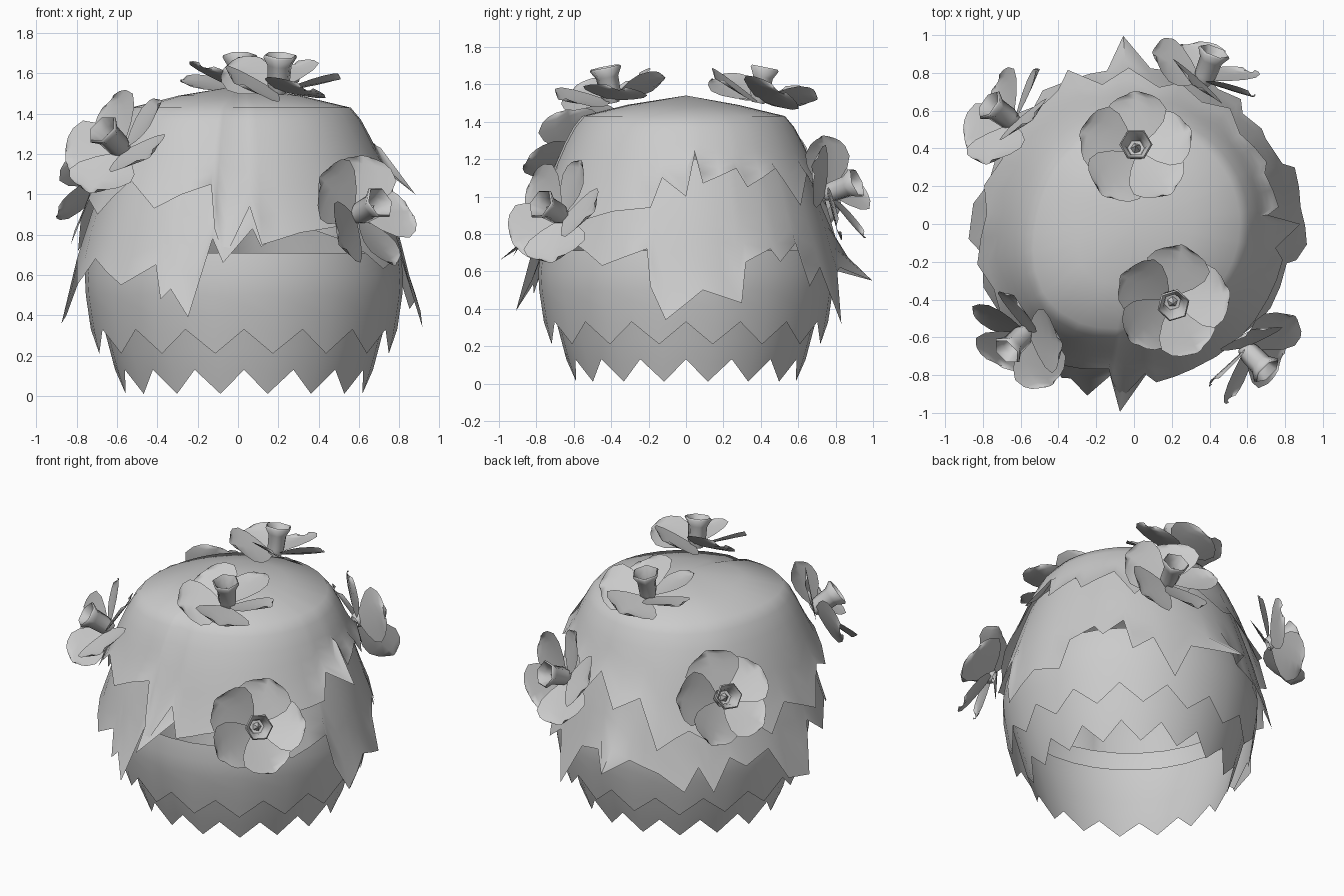
import bpy, math
from mathutils import Vector, Matrix

if "Cube" in bpy.data.objects:
    bpy.data.objects.remove(bpy.data.objects["Cube"])

CX = 0.03  # the body sits slightly right of the flowers' centre


def make(name, verts, faces, angle=40):
    me = bpy.data.meshes.new(name)
    me.from_pydata([tuple(v) for v in verts], [], faces)
    me.update()
    ob = bpy.data.objects.new(name, me)
    bpy.context.collection.objects.link(ob)
    bpy.ops.object.select_all(action='DESELECT')
    ob.select_set(True)
    bpy.context.view_layer.objects.active = ob
    bpy.ops.object.shade_smooth_by_angle(angle=math.radians(angle))
    return ob


def interp(table, x):
    table = sorted(table)
    if x <= table[0][0]:
        return table[0][1]
    for (x0, y0), (x1, y1) in zip(table, table[1:]):
        if x <= x1:
            return y0 + (y1 - y0) * (x - x0) / (x1 - x0)
    return table[-1][1]


def fill(hem, step=12):
    """Close the hem loop and split wide gaps so the shell stays round."""
    out = []
    loop = hem + [(hem[0][0] + 360,) + tuple(hem[0][1:])]
    for p, q in zip(loop, loop[1:]):
        out.append(p)
        n = math.ceil((q[0] - p[0]) / step)
        for k in range(1, n):
            f = k / n
            out.append((p[0] + (q[0] - p[0]) * f, p[1] + (q[1] - p[1]) * f))
    return out


def layer(name, profile, hem, rings, rows=4, apex=None, flare=0.0, bulge=0.0):
    """Leaf shell: fixed rings on top, then rows running down to a jagged hem.
    Angles: 0 = front, 90 = right. profile = (z, radius). bulge = front-left swelling."""
    cols = fill(hem)
    n = len(cols)
    verts, faces = [], []
    total = len(rings) + rows
    for i in range(total):
        for c in cols:
            a, h = math.radians(c[0]), c[1]
            f = 0
            if i < len(rings):
                z = rings[i]
            else:
                f = (i - len(rings) + 1) / rows
                z = rings[-1] + (h - rings[-1]) * f
            r = interp(profile, z) + flare * f ** 3
            if len(c) > 2:
                r += (c[2] - interp(profile, h) - flare) * f ** 3
            else:
                r += bulge * max(0, math.cos(a + math.radians(47))) ** 5
            verts.append((CX + r * math.sin(a), -r * math.cos(a), z))
    for i in range(total - 1):
        for j in range(n):
            k = (j + 1) % n
            faces.append((i * n + j, (i + 1) * n + j, (i + 1) * n + k, i * n + k))
    if apex:
        verts.append((CX - 0.02, 0, apex))
        faces += [(len(verts) - 1, j, (j + 1) % n) for j in range(n)]
    return make(name, verts, faces, 60)


def zigzag(tip, valley, count=16):
    s = 180 / count
    return [(s * (k + 1), tip if k % 2 == 0 else valley) for k in range(2 * count)]


# two regular lower skirts
layer("lower_skirt", [(0, .595), (.13, .64), (.3, .685), (.45, .725), (.57, .74)],
      zigzag(.01, .13), [.57, .45, .3], 3)
layer("second_skirt", [(.2, .73), (.33, .76), (.5, .785), (.6, .79), (.71, .775)],
      zigzag(.21, .33), [.71, .6, .5], 3)

# ragged middle skirt
mid_hem = [(-85, .36), (-79, .68), (-68, .55), (-57, .68), (-42, .55), (-30, .65),
           (-27, .48), (-24, .53), (-17, .39, .95), (-11, .78), (-6, .66, 1.0), (3, .83),
           (6, .74), (20, .85), (36, .78), (48, .71), (57, .63), (75, .72), (77, .52),
           (83, .34), (96, .5), (110, .43), (113, .65), (124, .72), (128, .65),
           (137, .75), (141, .52), (150, .62), (158, .32), (167, .6), (176, .62),
           (185, .55, 1.0), (192, .6), (205, .54), (216, .43), (222, .58), (228, .42),
           (236, .62), (243, .55), (255, .62), (263, .4)]
layer("middle_skirt", [(1.2, .635), (1.0, .71), (.8, .77), (.6, .81), (.45, .85), (.3, .88)],
      mid_hem, [1.2, 1.05], 4, flare=.02, bulge=.07)

# ragged top cap
top_hem = [(-85, .82), (-76, .75), (-66, .98), (-55, .9), (-42, 1.07), (-31, .93),
           (-22, 1.0), (-12, 1.05), (-10, .83), (-6, .68, .93), (2, .94), (6, .75),
           (20, .81), (40, .85), (60, .92), (76, .94), (80, 1.1), (90, 1.0, .85),
           (94, 1.23), (97, 1.07), (112, 1.15), (116, 1.05), (132, 1.15), (142, .95),
           (153, 1.12), (164, .95), (172, 1.1), (184, .92, .83), (195, 1.0), (205, .72, .9),
           (218, .82), (230, .72), (245, .85), (256, .72), (266, .88)]
layer("top_cap", [(1.49, .28), (1.43, .53), (1.37, .58), (1.3, .62), (1.15, .685), (1.0, .735),
                  (.85, .775), (.7, .82)],
      top_hem, [1.49, 1.43, 1.37, 1.28], 4, apex=1.54, flare=.03, bulge=.1)


def flower(name, base, direction, spin):
    verts, faces = [], []
    # five overlapping petals, pitched like a pinwheel
    outline = [(0, .03), (.2, .1), (.42, .15), (.65, .165), (.85, .13), (.95, .09), (1, .045)]
    for p in range(5):
        m = Matrix.Rotation(math.radians(72 * p + spin), 4, 'Z')
        o = len(verts)
        for t, w in outline:
            for s in (-1, -.5, 0, .5, 1):
                x = .03 + .28 * t - .02 * s * s * t
                z = -.01 + .06 * t - .36 * w * s + .02 * s * s * t
                verts.append(m @ Vector((x, w * s, z)))
        for i in range(len(outline) - 1):
            for j in range(4):
                a = o + i * 5 + j
                faces.append((a, a + 5, a + 6, a + 1))
    # six-sided trumpet with flared rim and hollow throat
    o = len(verts)
    prof = [(.04, -.03), (.058, .02), (.062, .11), (.088, .155), (.08, .165),
            (.055, .12), (.045, .06), (.005, .055)]
    for r, z in prof:
        for k in range(6):
            a = math.radians(60 * k)
            verts.append(Vector((r * math.cos(a), r * math.sin(a), z)))
    for i in range(len(prof) - 1):
        for k in range(6):
            l = (k + 1) % 6
            faces.append((o + i * 6 + k, o + i * 6 + l, o + i * 6 + 6 + l, o + i * 6 + 6 + k))
    # little pistil
    o = len(verts)
    for k in range(5):
        a = math.radians(72 * k)
        verts.append(Vector((.03 * math.cos(a), .03 * math.sin(a), .055)))
    verts.append(Vector((0, 0, .12)))
    faces += [(o + k, o + (k + 1) % 5, o + 5) for k in range(5)]
    ob = make(name, verts, faces, 65)
    ob.rotation_euler = Vector(direction).to_track_quat('Z', 'Y').to_euler()
    ob.location = base


flower("flower_top_back", (.01, .39, 1.53), (0, .2, 1), 55)
flower("flower_top_front", (.2, -.40, 1.53), (.06, -.2, 1), 64)
flower("flower_back_right", (.37, .77, 1.02), (.33, .85, .32), 10)
flower("flower_back_left", (-.65, .55, 1.06), (-.72, .5, .45), 30)
flower("flower_front_left", (-.58, -.58, 1.23), (-.5, -.5, .5), 54)
flower("flower_front_right", (.60, -.67, .90), (.6, -.62, .35), 0)
